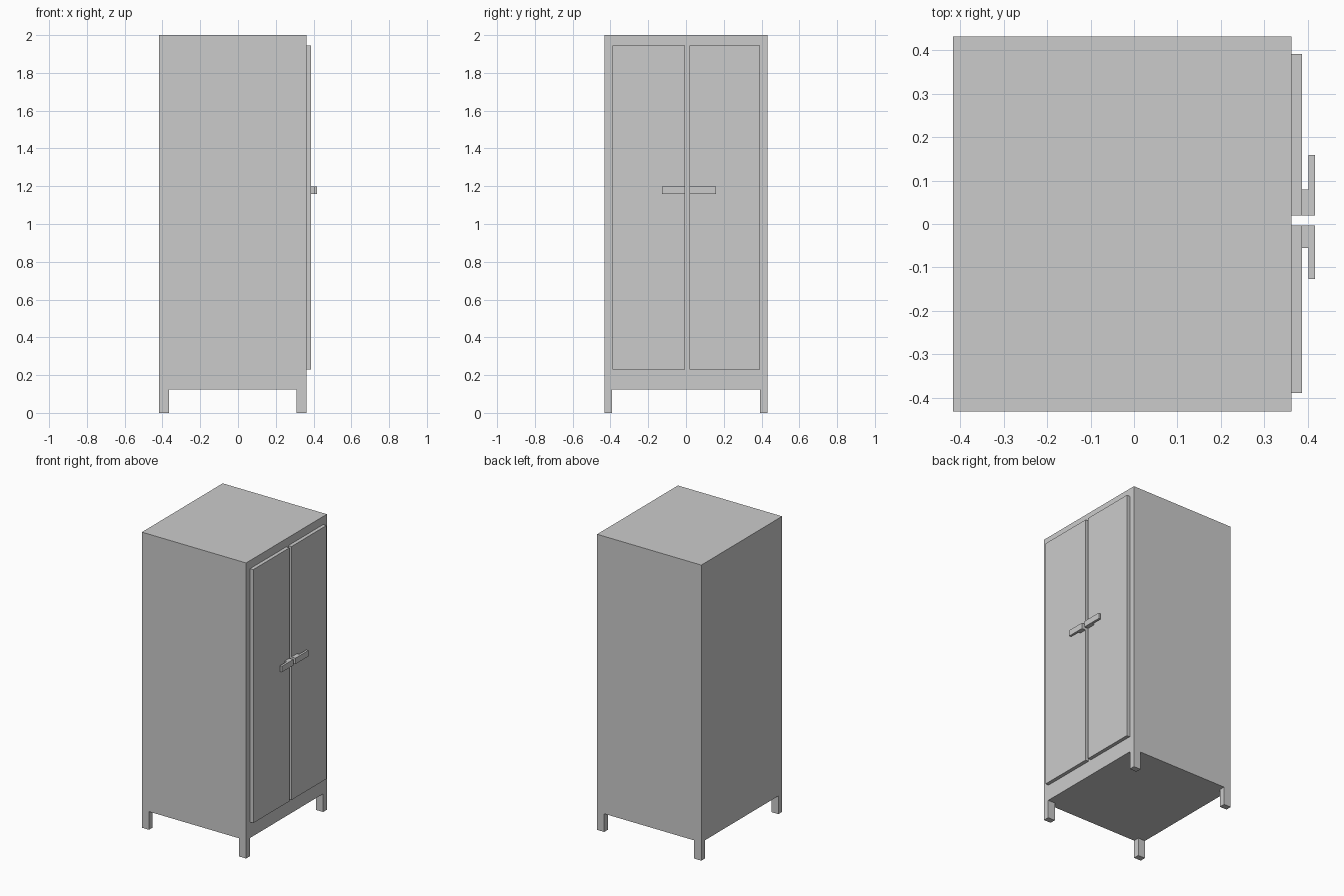
import bpy

if "Cube" in bpy.data.objects:
    bpy.data.objects.remove(bpy.data.objects["Cube"])


def box(name, lo, hi):
    """Axis-aligned box between two corners."""
    size = [b - a for a, b in zip(lo, hi)]
    mid = [(a + b) / 2 for a, b in zip(lo, hi)]
    bpy.ops.mesh.primitive_cube_add(size=1, location=mid)
    ob = bpy.context.object
    ob.name = name
    ob.scale = size
    bpy.ops.object.transform_apply(location=False, rotation=False, scale=True)
    return ob


BACK, FRONT, SIDE = -0.417, 0.363, 0.432   # cabinet depth limits and half width
DOOR, POST, BAR = 0.387, 0.402, 0.417      # outer faces of door, handle post, handle bar
LEG_H = 0.123

# Cabinet body
box("cabinet_body", (BACK, -SIDE, LEG_H), (FRONT, SIDE, 2.0))

# Four legs flush with the corners
for end, x0, x1 in (("back", BACK, BACK + 0.053), ("door_side", FRONT - 0.053, FRONT)):
    for side, y0, y1 in (("left", -SIDE, -SIDE + 0.04), ("right", SIDE - 0.04, SIDE)):
        box(f"{end}_leg_{side}", (x0, y0, 0), (x1, y1, LEG_H))

# Doors and L-shaped handles: inner edge, door edge, post end, bar end
for side, inner, outer, post, bar in (("left", -0.004, -0.389, -0.055, -0.127),
                                      ("right", 0.019, 0.392, 0.079, 0.159)):
    def panel(name, x0, x1, edge, z0, z1):
        y0, y1 = sorted((inner, edge))
        box(f"{name}_{side}", (x0, y0, z0), (x1, y1, z1))

    panel("door", FRONT, DOOR, outer, 0.23, 1.945)
    panel("handle_post", DOOR, POST, post, 1.158, 1.198)
    panel("handle_bar", POST, BAR, bar, 1.158, 1.198)
